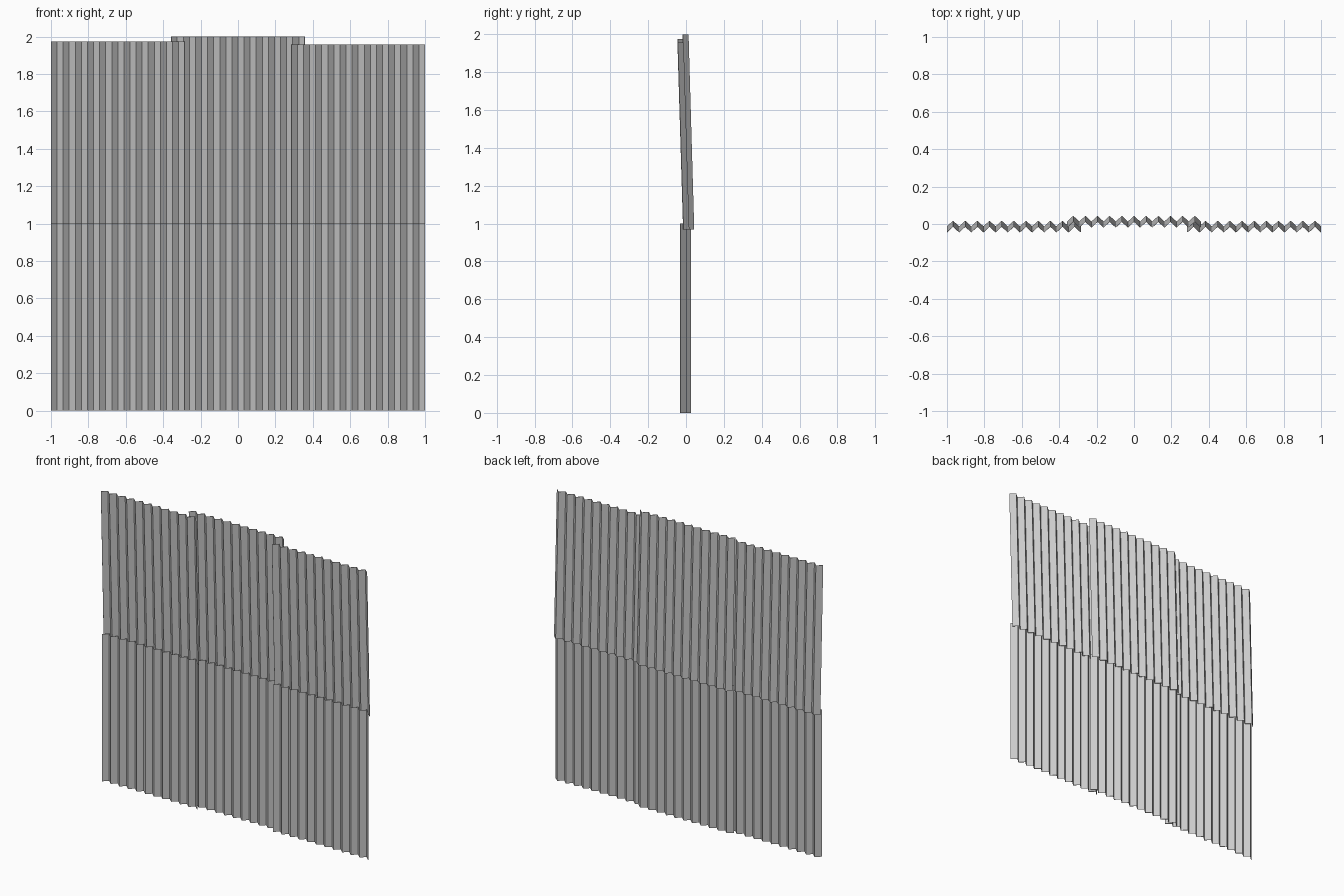
import bpy, math

if "Cube" in bpy.data.objects:
    bpy.data.objects.remove(bpy.data.objects["Cube"])

PERIOD = 0.065   # rib spacing
WAVES = 11       # ribs per sheet
DEPTH = 0.03     # rib depth
THICK = 0.003


def sheet(name, x0, z0, z1, y_bottom, y_top):
    """Zigzag corrugated sheet; y values are the mid-depth at its two ends."""
    verts, faces = [], []
    n = WAVES * 2
    for i in range(n + 1):
        off = DEPTH / 2 * (-1 if i % 2 == 0 else 1)
        x = x0 + i * PERIOD / 2
        verts += [(x, y_bottom + off, z0), (x, y_top + off, z1)]
    for i in range(n):
        a = 2 * i
        faces.append((a, a + 2, a + 3, a + 1))
    me = bpy.data.meshes.new(name)
    me.from_pydata(verts, [], faces)
    ob = bpy.data.objects.new(name, me)
    bpy.context.collection.objects.link(ob)
    mod = ob.modifiers.new("thickness", 'SOLIDIFY')
    mod.thickness = THICK
    mod.offset = 0
    return ob


WIDTH = PERIOD * WAVES
# column name, left edge, y shift, top height
columns = [("left", -1.0, 0.0, 1.975),
           ("middle", -WIDTH / 2, 0.026, 2.0),
           ("right", 1.0 - WIDTH, 0.0, 1.958)]

for col, x0, dy, top in columns:
    # upright lower sheet
    sheet("lower_sheet_" + col, x0, 0.0, 1.0, -0.015 + dy, -0.015 + dy)
    # upper sheet, tucked behind the lower one and leaning forward
    sheet("upper_sheet_" + col, x0, 0.97, top, 0.001 + dy, -0.029 + dy)
